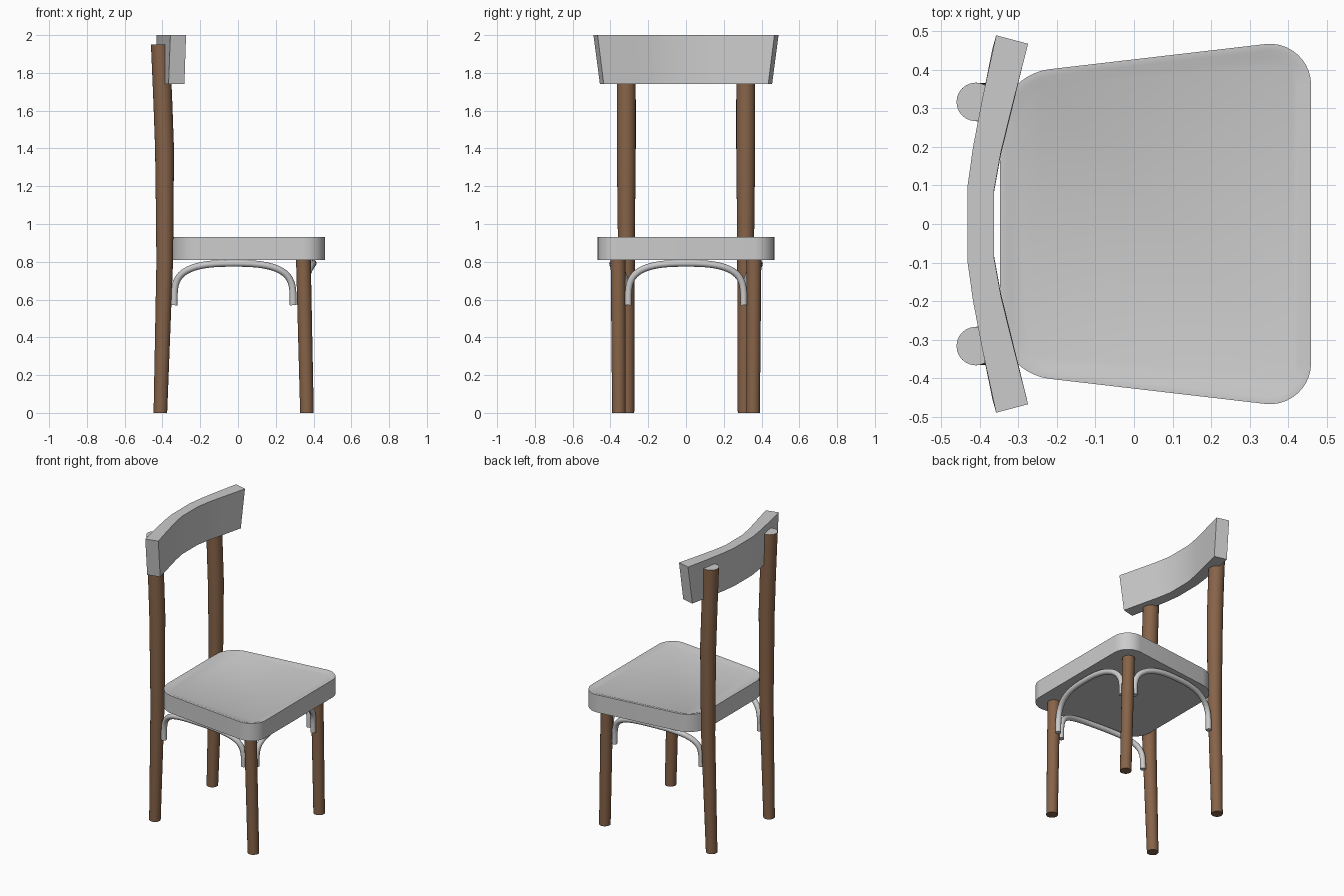
import bpy, bmesh, math
from mathutils import Vector

cube = bpy.data.objects.get("Cube")
if cube:
    bpy.data.objects.remove(cube, do_unlink=True)


def material(name, rgb):
    m = bpy.data.materials.new(name)
    m.use_nodes = True
    m.diffuse_color = (*rgb, 1)
    m.node_tree.nodes["Principled BSDF"].inputs["Base Color"].default_value = (*rgb, 1)
    return m


GREY = material("light grey", (0.6, 0.6, 0.6))
WOOD = material("brown wood", (0.24, 0.125, 0.065))


def finish(name, bm, *mats):
    bmesh.ops.recalc_face_normals(bm, faces=bm.faces)
    mesh = bpy.data.meshes.new(name)
    bm.to_mesh(mesh)
    bm.free()
    for m in mats:
        mesh.materials.append(m)
    ob = bpy.data.objects.new(name, mesh)
    bpy.context.collection.objects.link(ob)
    bpy.ops.object.select_all(action='DESELECT')
    ob.select_set(True)
    bpy.context.view_layer.objects.active = ob
    bpy.ops.object.shade_smooth_by_angle(angle=math.radians(35))


def loft(rings):
    """Skin a row of equal closed rings and cap both ends."""
    bm = bmesh.new()
    rows = [[bm.verts.new(p) for p in ring] for ring in rings]
    n = len(rows[0])
    for a, b in zip(rows, rows[1:]):
        for i in range(n):
            j = (i + 1) % n
            bm.faces.new((a[i], a[j], b[j], b[i]))
    bm.faces.new(rows[0])
    bm.faces.new(rows[-1])
    return bm


def tube(points, radii, normal, sides, upright=False):
    """Round tube through the points; upright keeps every ring level."""
    pts = [Vector(p) for p in points]
    rings = []
    for i, (p, r) in enumerate(zip(pts, radii)):
        t = pts[min(i + 1, len(pts) - 1)] - pts[max(i - 1, 0)]
        t = Vector((0, 0, 1)) if upright else t.normalized()
        b = t.cross(Vector(normal)).normalized()
        n = b.cross(t)
        angles = [math.tau * k / sides for k in range(sides)]
        rings.append([p + r * (n * math.cos(a) + b * math.sin(a)) for a in angles])
    return loft(rings)


def leg(name, path, radii):
    bm = tube(path, radii, (1, 0, 0), 24, upright=True)
    top = max(v.co.z for v in bm.verts)
    for f in bm.faces:      # grey end cap on top
        f.material_index = int(all(v.co.z > top - 0.001 for v in f.verts))
    finish(name, bm, WOOD, GREY)


# Legs
for side, s in (("left", 1), ("right", -1)):
    leg("front_leg_" + side,
        [(0.365, s * 0.355, 0), (0.346, s * 0.36, 0.82)], [0.036, 0.039])
    leg("back_leg_" + side,
        [(-0.411, s * 0.31, 0), (-0.388, s * 0.315, 0.8), (-0.388, s * 0.316, 1.1),
         (-0.389, s * 0.316, 1.4), (-0.398, s * 0.316, 1.65), (-0.411, s * 0.317, 1.95)],
        [0.036, 0.044, 0.047, 0.05, 0.05, 0.05])


# Seat: rounded trapezoid with a shallow dished top
def fillet(prev, corner, nxt, length, steps=10):
    c = Vector(corner)
    d1 = (Vector(prev) - c).normalized()
    d2 = (Vector(nxt) - c).normalized()
    half = d1.angle(d2) / 2
    r = length * math.tan(half)
    mid = c + (d1 + d2).normalized() * (r / math.sin(half))
    v1 = (c + d1 * length - mid).normalized()
    v2 = (c + d2 * length - mid).normalized()
    return [mid + r * v1.slerp(v2, k / steps) for k in range(steps + 1)]


corners = [(0.46, -0.481), (0.46, 0.481), (-0.348, 0.387), (-0.348, -0.387)]
outline = []
for i, c in enumerate(corners):
    outline += fillet(corners[i - 1], c, corners[(i + 1) % 4], 0.12 if c[0] > 0 else 0.13)
bm = loft([[(p.x, p.y, z) for p in outline] for z in (0.81, 0.93)])
bmesh.ops.recalc_face_normals(bm, faces=bm.faces)
top = max(bm.faces, key=lambda f: f.calc_center_median().z)
bmesh.ops.inset_region(bm, faces=[top], thickness=0.017)
bmesh.ops.inset_region(bm, faces=[top], thickness=0.018, depth=-0.007)
finish("seat", bm, GREY)

# Curved backrest with slanted ends
back = [(0.1, -0.432), (0.2, -0.418), (0.33, -0.393), (0.49, -0.358)]
front = [(0.09, -0.363), (0.19, -0.345), (0.315, -0.314), (0.468, -0.275)]
rings = []
for s, order in ((-1, -1), (1, 1)):
    for (by, bx), (fy, fx) in list(zip(back, front))[::order]:
        rings.append([(bx, s * by, 2), (fx, s * fy, 2),
                      (fx - 0.04 * fy ** 2, s * fy * 0.93, 1.74),
                      (bx - 0.04 * by ** 2, s * by * 0.93, 1.74)])
finish("backrest", loft(rings), GREY)


# Bent braces under the front and the two sides of the seat
def brace(name, place, normal, half_width, steps=40):
    pts = []
    for k in range(steps + 1):
        a = math.pi * k / steps
        u = math.copysign(abs(math.cos(a)) ** 0.75, math.cos(a))
        w = max(math.sin(a), 0) ** 0.5
        pts.append(place(u * half_width, w))
    finish(name, tube(pts, [0.018] * len(pts), normal, 12), GREY)


def height(w):
    return 0.57 + 0.222 * w


brace("front_brace", lambda u, w: (0.355 + 0.043 * w ** 4, u, height(w)), (1, 0, 0), 0.306)
for side, s in (("left", 1), ("right", -1)):
    brace("side_brace_" + side,
          lambda u, w: (u - 0.023, s * (0.335 + 0.05 * w ** 4 + 0.06 * u), height(w)),
          (0, 1, 0), 0.315)
